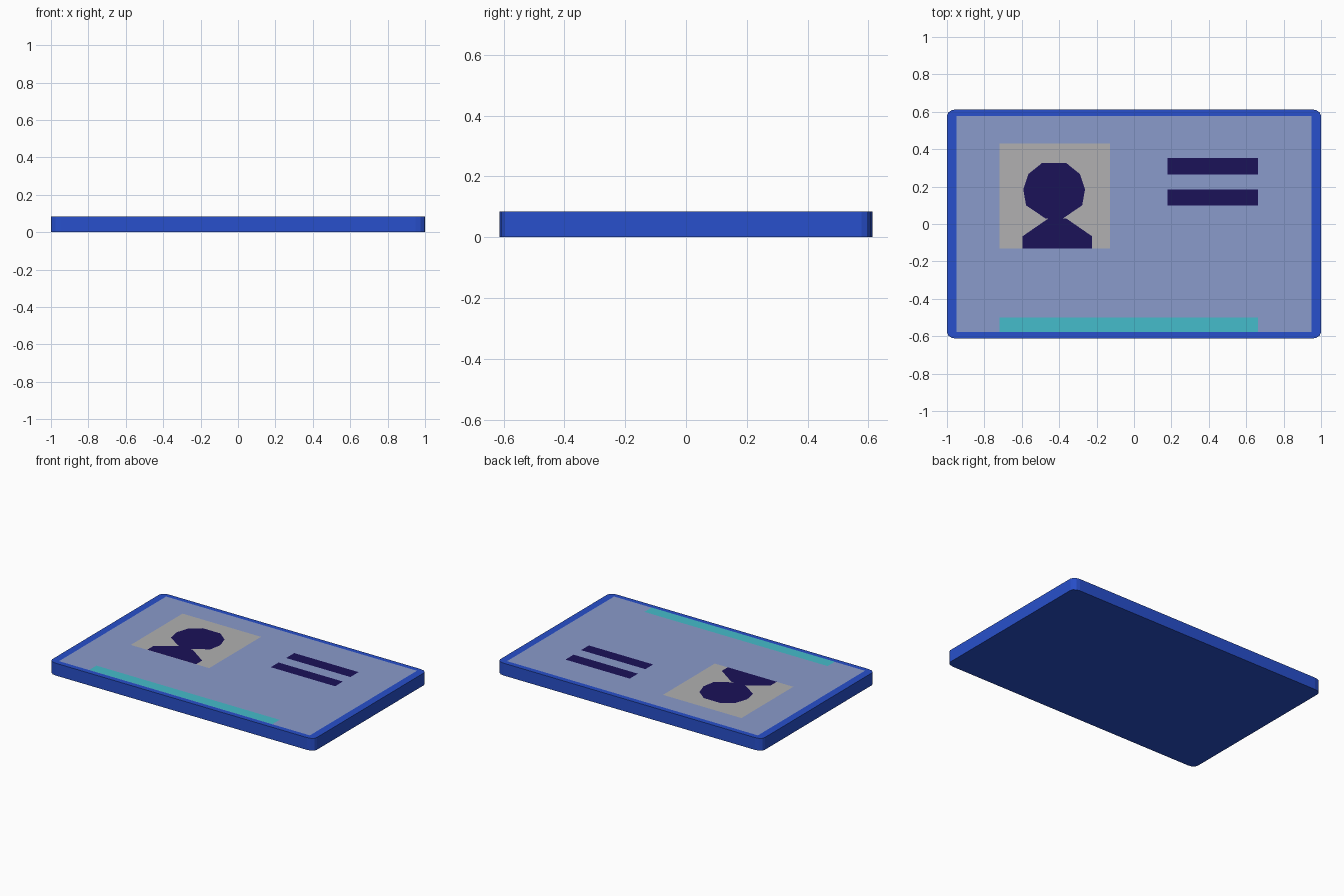
import bpy, bmesh
from math import sin, cos, pi

if "Cube" in bpy.data.objects:
    bpy.data.objects.remove(bpy.data.objects["Cube"])

HX, HY, H = 1.0, 0.613, 0.086   # half width, half depth, thickness


def material(name, hex_colour):
    lin = []
    for i in (0, 2, 4):
        c = int(hex_colour[i:i + 2], 16) / 255
        lin.append(c / 12.92 if c <= 0.04045 else ((c + 0.055) / 1.055) ** 2.4)
    m = bpy.data.materials.new(name)
    m.diffuse_color = (*lin, 1)
    m.use_nodes = True
    m.node_tree.nodes["Principled BSDF"].inputs["Base Color"].default_value = m.diffuse_color
    return m


def flat_shape(name, points, z, mat, depth=0.0):
    """Flat polygon facing up, optionally extruded upwards into a solid."""
    bm = bmesh.new()
    face = bm.faces.new([bm.verts.new((x, y, z)) for x, y in points])
    if depth:
        out = bmesh.ops.extrude_face_region(bm, geom=[face])
        top = [g for g in out["geom"] if isinstance(g, bmesh.types.BMVert)]
        bmesh.ops.translate(bm, verts=top, vec=(0, 0, depth))
        bmesh.ops.recalc_face_normals(bm, faces=bm.faces)
    else:
        bm.normal_update()
        if face.normal.z < 0:
            face.normal_flip()
    me = bpy.data.meshes.new(name)
    bm.to_mesh(me)
    bm.free()
    me.materials.append(mat)
    ob = bpy.data.objects.new(name, me)
    bpy.context.collection.objects.link(ob)
    return ob


def rect(x0, x1, y0, y1):
    return [(x0, y0), (x1, y0), (x1, y1), (x0, y1)]


blue = material("blue", "2850CC")
pale = material("pale_blue", "8A9BCB")
grey = material("photo_grey", "B1B0B1")
navy = material("navy", "1B1259")
teal = material("teal", "45BCCB")

# card body with small rounded corners
RX, RY, SEG = 0.05, 0.035, 3
outline = []
for q, (sx, sy) in enumerate([(1, 1), (-1, 1), (-1, -1), (1, -1)]):
    for i in range(SEG + 1):
        a = (q + i / SEG) * pi / 2
        outline.append((sx * (HX - RX) + RX * cos(a), sy * (HY - RY) + RY * sin(a)))
TOP = H - 0.002
flat_shape("card_body", outline, 0, blue, TOP)

# printed face, stacked in very thin layers
flat_shape("card_face", rect(-0.948, 0.948, -0.578, 0.578), TOP + 0.0008, pale)
flat_shape("photo_background", rect(-0.72, -0.127, -0.13, 0.43), TOP + 0.0016, grey)
flat_shape("bottom_stripe", rect(-0.72, 0.664, -0.578, -0.5), TOP + 0.0016, teal)
for i, (y0, y1) in enumerate([(0.265, 0.353), (0.10, 0.184)]):
    flat_shape(f"info_line_{i + 1}", rect(0.178, 0.664, y0, y1), TOP + 0.0016, navy)

# portrait silhouette: half outline from the shoulders up, mirrored about its middle
CX = -0.427
head = [(0.047, 0.03), (0.15, 0.10), (0.165, 0.185), (0.138, 0.267), (0.066, 0.325)]
shoulders = [(0.185, -0.13), (0.185, -0.065), (0.047, 0.03)]
for name, half, off in (("portrait_head", head, 0.0), ("portrait_shoulders", shoulders, 0.017)):
    pts = [(CX + off + x, y) for x, y in half]
    pts += [(CX + off - x, y) for x, y in reversed(half)]
    flat_shape(name, pts, TOP + 0.0024, navy)
